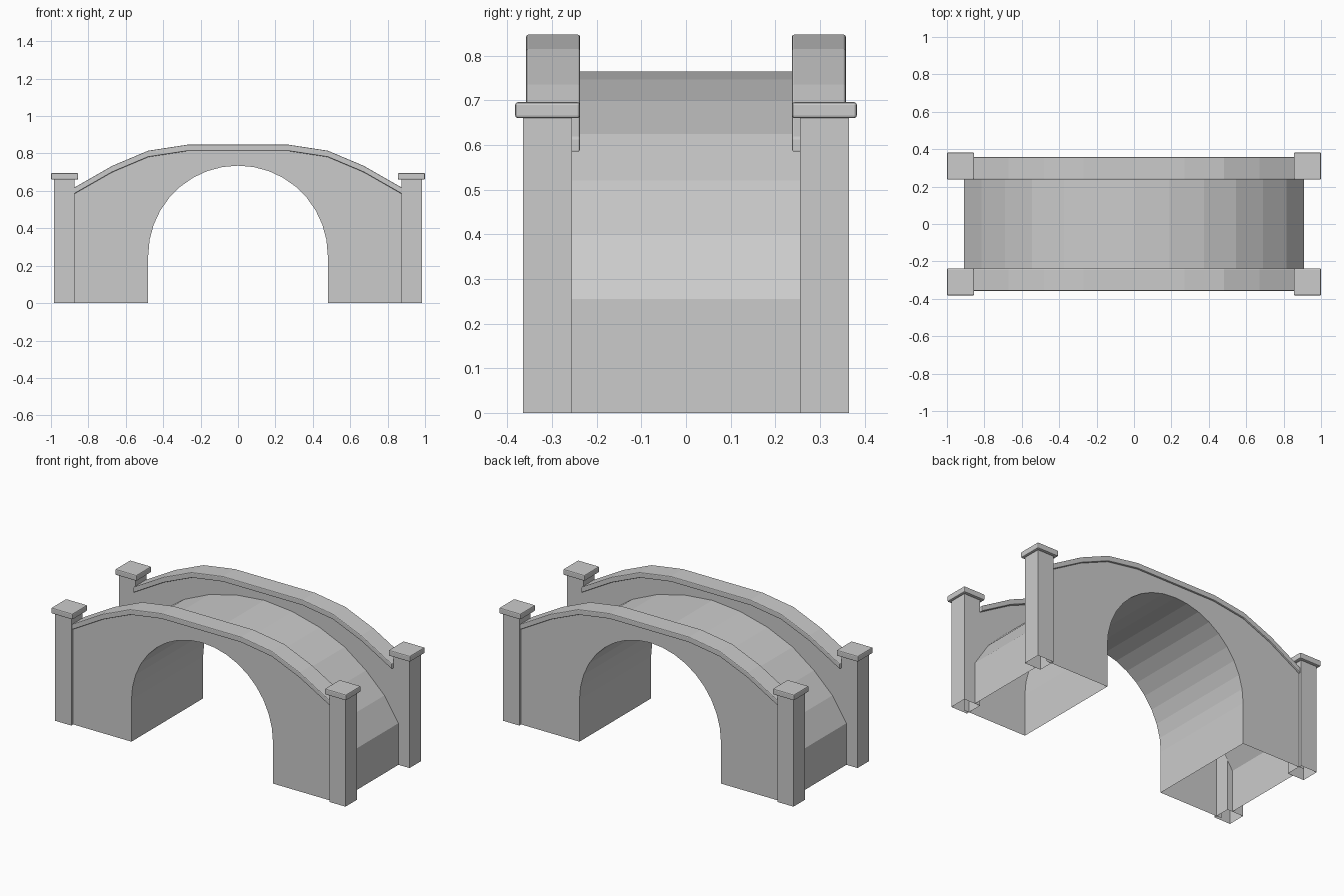
import bpy, bmesh, math

if "Cube" in bpy.data.objects:
    bpy.data.objects.remove(bpy.data.objects["Cube"])

def make(name, polys, bevel=0):
    """Mesh from polygons, welded, with optional rounded edges."""
    bm = bmesh.new()
    for p in polys:
        bm.faces.new([bm.verts.new(c) for c in p])
    bmesh.ops.remove_doubles(bm, verts=bm.verts[:], dist=1e-5)
    bmesh.ops.recalc_face_normals(bm, faces=bm.faces[:])
    me = bpy.data.meshes.new(name)
    bm.to_mesh(me)
    bm.free()
    ob = bpy.data.objects.new(name, me)
    bpy.context.collection.objects.link(ob)
    if bevel:
        m = ob.modifiers.new("bevel", 'BEVEL')
        m.width = bevel
        m.segments = 2
        m.angle_limit = math.radians(40)
    return ob

def face(profile, y):
    return [(x, y, z) for x, z in profile]

def strip(profile, y0, y1):
    return [[(a[0], y0, a[1]), (b[0], y0, b[1]), (b[0], y1, b[1]), (a[0], y1, a[1])]
            for a, b in zip(profile, profile[1:])]

def mirrored(half):
    """Full left-to-right profile from its right half (centre outwards)."""
    return [(-x, z) for x, z in reversed(half) if x > 0] + half

OUT, INN = 0.347, 0.255
rail = mirrored([(0.27, 0.847), (0.48, 0.815), (0.67, 0.735), (0.877, 0.617)])
rail_low = [(x, z - 0.034) for x, z in rail]
deck = mirrored([(0, 0.765), (0.19, 0.747), (0.375, 0.70), (0.545, 0.625),
                 (0.69, 0.52), (0.815, 0.40), (0.91, 0.255)])
deck_full = [(-0.91, 0)] + deck + [(0.91, 0)]
N = 18
arc = [(-0.48 * math.cos(math.pi * i / N), 0.255 + 0.48 * math.sin(math.pi * i / N))
       for i in range(N + 1)]
arch = [(-0.48, 0)] + arc + [(0.48, 0)]

# Barrel vault and roadway, open underneath
make("arch_vault", strip(arch, -OUT, OUT))
make("deck", strip(deck_full, -INN, INN))

for s, side in ((-1, "front"), (1, "back")):
    # Side wall: outer face with arch opening, inner parapet face above deck
    outer = [(-0.91, 0), (-0.91, 0.55)] + rail_low + [(0.91, 0.55), (0.91, 0)] + arch[::-1]
    inner = rail_low + deck[::-1]
    make(side + "_wall_outer", [face(outer, s * OUT)])
    make(side + "_parapet_inner", [face(inner, s * INN)])
    # Coping along the parapet
    y0, y1 = s * 0.237, s * 0.358
    ring = rail + rail_low[::-1]
    quads = strip(ring + ring[:1], y0, y1)
    make(side + "_coping", quads + [face(ring, y0), face(ring, y1)], 0.005)

    for e, end in ((-1, "left"), (1, "right")):
        # Corner pillar, open at the bottom
        cx, cy, h = e * 0.93, s * 0.31, 0.055
        c = [(cx - h, cy - h), (cx + h, cy - h), (cx + h, cy + h), (cx - h, cy + h)]
        sides = [[(*c[i], 0), (*c[(i + 1) % 4], 0), (*c[(i + 1) % 4], 0.67), (*c[i], 0.67)]
                 for i in range(4)]
        make(f"{side}_{end}_pillar", sides)
        # Pillar cap slab
        cx, k, zb, zt = e * 0.9275, 0.0725, 0.66, 0.696
        c = [(cx - k, cy - k), (cx + k, cy - k), (cx + k, cy + k), (cx - k, cy + k)]
        slab = [[(*c[i], zb), (*c[(i + 1) % 4], zb), (*c[(i + 1) % 4], zt), (*c[i], zt)]
                for i in range(4)]
        slab += [[(*p, zb) for p in c], [(*p, zt) for p in c]]
        make(f"{side}_{end}_cap", slab, 0.006)
